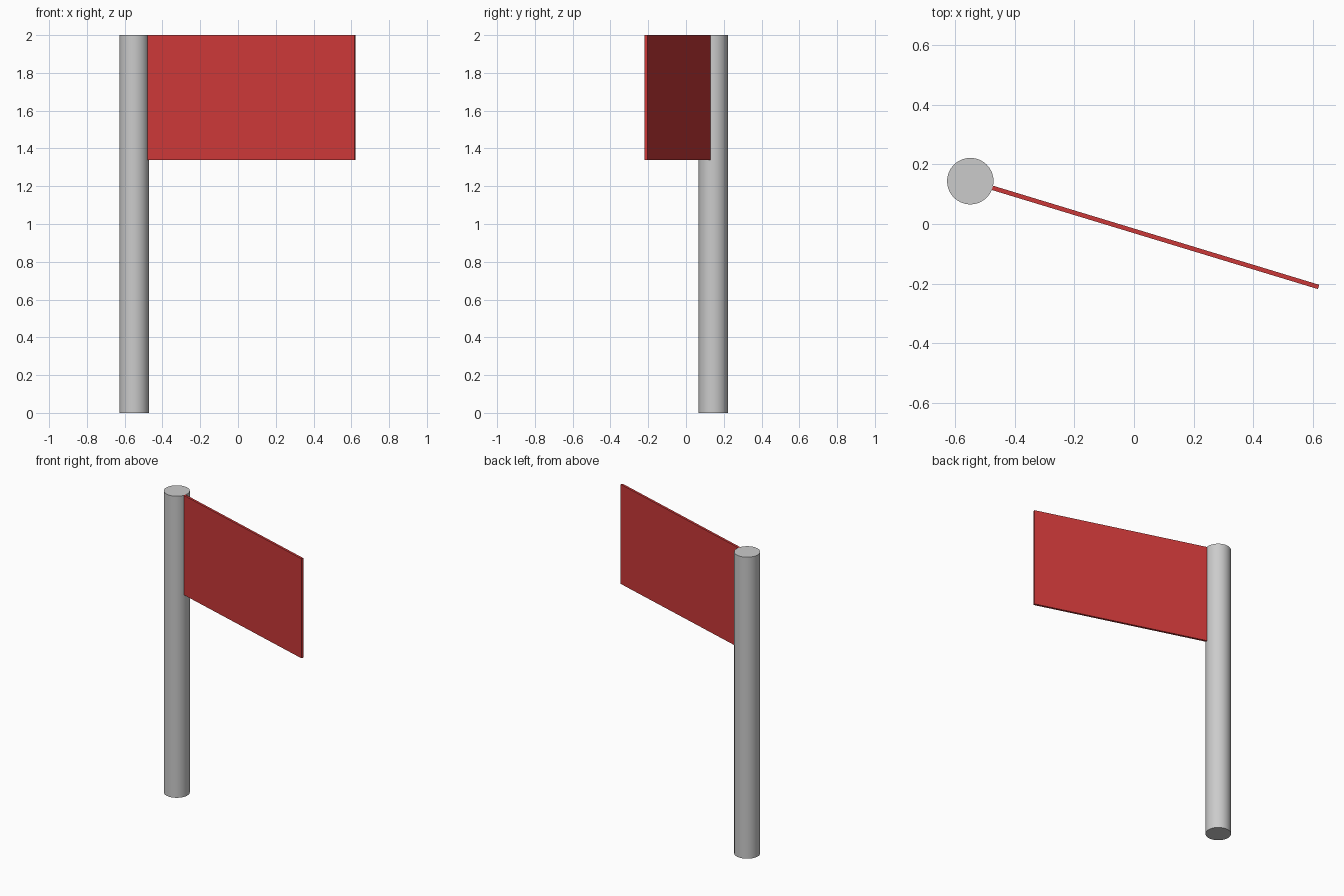
import bpy, math
from mathutils import Matrix

if "Cube" in bpy.data.objects:
    bpy.data.objects.remove(bpy.data.objects["Cube"])

POLE_X, POLE_Y, POLE_R = -0.55, 0.144, 0.078
HEIGHT, FLAG_BOTTOM = 2.0, 1.34
START, END, THICK = 0.075, 1.223, 0.015      # flag extent measured from the pole axis
ANGLE = -math.radians(16.9)

# Pole: round, smooth sides with sharp flat ends
bpy.ops.mesh.primitive_cylinder_add(vertices=64, radius=POLE_R, depth=HEIGHT,
                                    location=(POLE_X, POLE_Y, HEIGHT / 2))
bpy.context.object.name = "pole"
bpy.ops.object.shade_smooth_by_angle()

# Flag: thin rigid panel swung around the pole axis
bpy.ops.mesh.primitive_cube_add(size=1)
flag = bpy.context.object
flag.name = "flag"
flag.data.transform(Matrix.Translation(((START + END) / 2, 0, (HEIGHT + FLAG_BOTTOM) / 2))
                    @ Matrix.Diagonal((END - START, THICK, HEIGHT - FLAG_BOTTOM, 1)))
flag.location = (POLE_X, POLE_Y, 0)
flag.rotation_euler.z = ANGLE

red = bpy.data.materials.new("flag_red")
red.diffuse_color = (0.6, 0.04, 0.04, 1)
red.use_nodes = True
red.node_tree.nodes["Principled BSDF"].inputs["Base Color"].default_value = red.diffuse_color
flag.data.materials.append(red)
